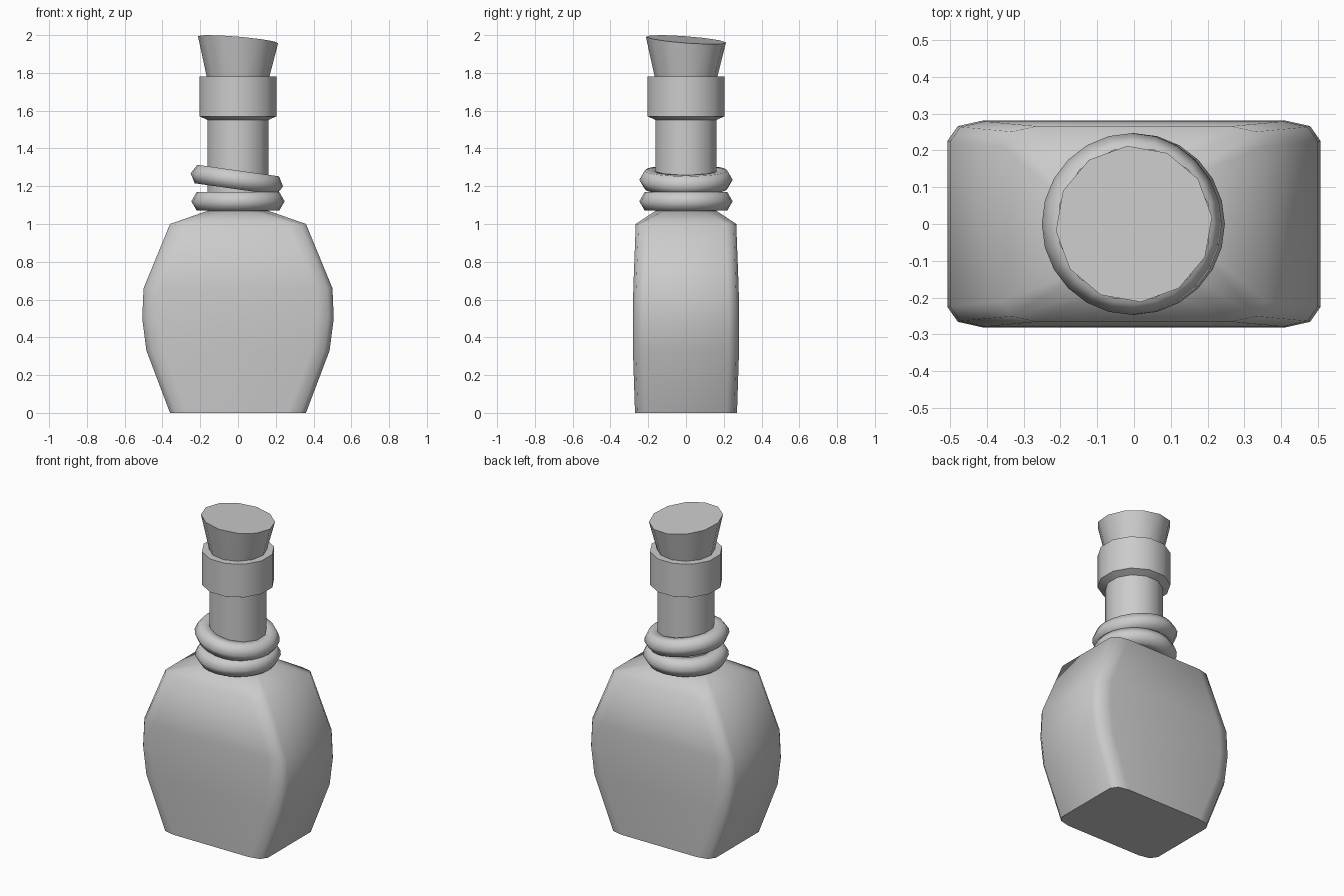
import bpy, bmesh
from math import sin, cos, pi, radians

if "Cube" in bpy.data.objects:
    bpy.data.objects.remove(bpy.data.objects["Cube"])


def loft(name, rings, angle):
    """Skin a list of equal-length point rings, cap both ends, smooth by angle."""
    bm = bmesh.new()
    vs = [[bm.verts.new(p) for p in ring] for ring in rings]
    n = len(rings[0])
    for lo, hi in zip(vs, vs[1:]):
        for i in range(n):
            j = (i + 1) % n
            bm.faces.new((lo[i], lo[j], hi[j], hi[i]))
    bm.faces.new(vs[0][::-1])
    bm.faces.new(vs[-1])
    bmesh.ops.recalc_face_normals(bm, faces=bm.faces[:])
    mesh = bpy.data.meshes.new(name)
    bm.to_mesh(mesh)
    bm.free()
    ob = bpy.data.objects.new(name, mesh)
    bpy.context.collection.objects.link(ob)
    bpy.ops.object.select_all(action='DESELECT')
    ob.select_set(True)
    bpy.context.view_layer.objects.active = ob
    bpy.ops.object.shade_smooth_by_angle(angle=radians(angle))
    return ob


def circle(r, z, turn=15, n=12):
    return [(r * cos(2 * pi * i / n + radians(turn)),
             r * sin(2 * pi * i / n + radians(turn)), z) for i in range(n)]


def rounded_rect(a, b, z):
    q = [(a, b - 0.055), (a - 0.028, b - 0.015), (a - 0.095, b)]
    pts = q + [(-x, y) for x, y in q[::-1]]
    pts += [(-x, -y) for x, y in pts]
    return [(x, y, z) for x, y in pts]


# Flat-sided bulging body with sloping shoulders
body = [(0.36, 0.27, 0), (0.485, 0.281, 0.33), (0.507, 0.281, 0.5),
        (0.50, 0.279, 0.66), (0.36, 0.266, 1.0)]
loft("bottle_body", [rounded_rect(*s) for s in body] + [circle(0.166, 1.07)], 62)

# Neck with the wider collar
neck = [(0.166, 1.05), (0.166, 1.55), (0.21, 1.57), (0.21, 1.78)]
loft("neck_and_collar", [circle(r, z) for r, z in neck], 40)

# Cork with a slanted top
top = [(x, y, 1.976 - 0.085 * x - 0.075 * y) for x, y, _ in circle(0.213, 0, 5)]
loft("cork", [circle(0.162, 1.76, 5), top], 40)

# Two rope rings, the upper one tilted
for name, x, z, tilt in (("lower_ring", 0, 1.12, 0), ("upper_ring", -0.006, 1.234, 8)):
    bpy.ops.mesh.primitive_torus_add(
        major_segments=24, minor_segments=6, major_radius=0.19, minor_radius=0.057,
        location=(x, 0, z), rotation=(0, radians(tilt), 0))
    bpy.context.object.name = name
    bpy.ops.object.shade_smooth()
